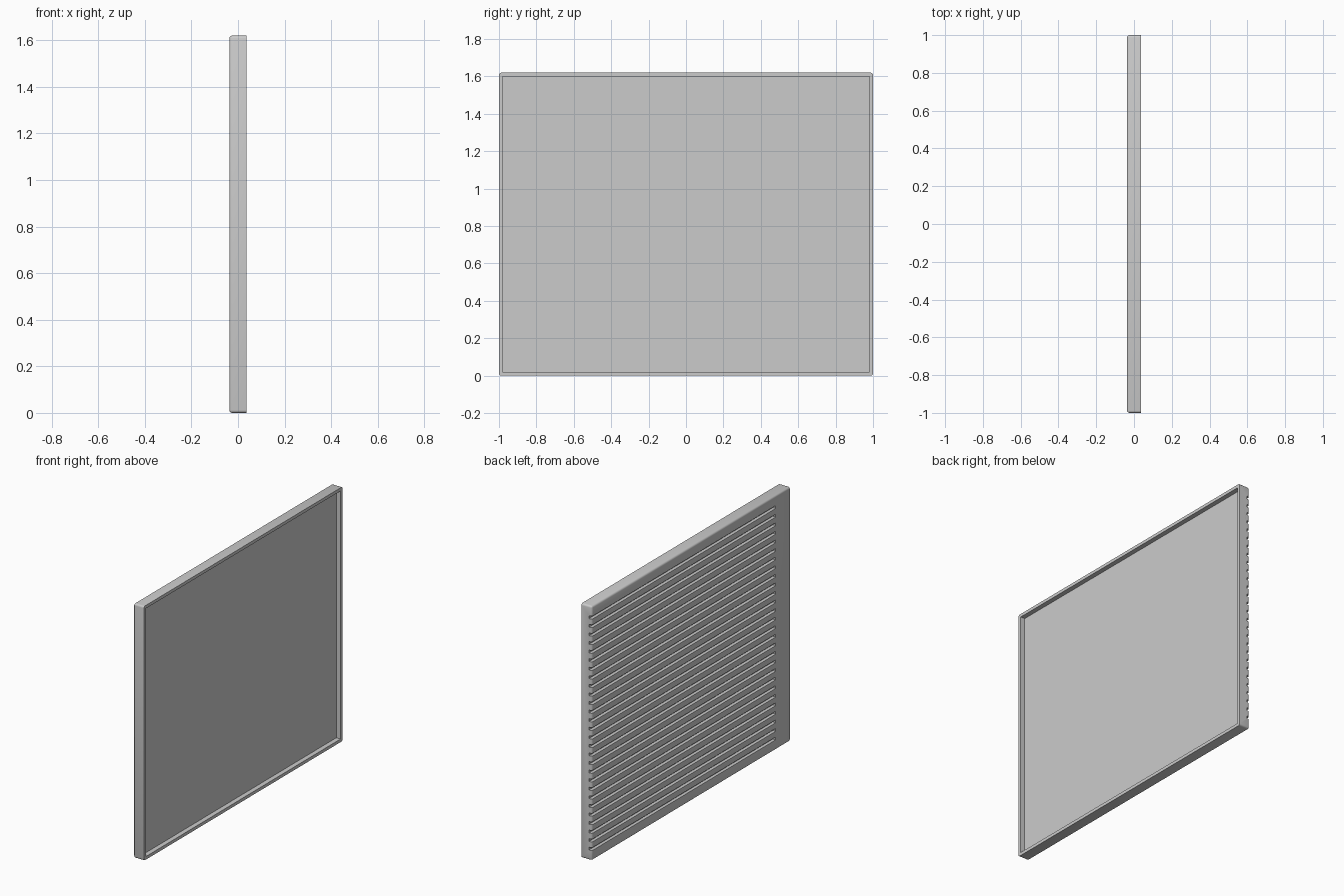
import bpy, bmesh, math
from mathutils import Vector

if "Cube" in bpy.data.objects:
    bpy.data.objects.remove(bpy.data.objects["Cube"], do_unlink=True)

HALF_X, HALF_Y, HEIGHT = 0.037, 1.0, 1.62   # outer size of the panel
RIM, RECESS = 0.02, 0.03                    # rim width and recess depth
ROUND = 0.012                               # radius of the soft edges
GROOVES, GROOVE_H, GROOVE_D = 28, 0.018, 0.02
FIRST, LAST, GROOVE_END = 0.073, 1.547, -0.85

grey = bpy.data.materials.new("plain_grey")
grey.use_nodes = True
grey.diffuse_color = (0.6, 0.6, 0.6, 1)
grey.node_tree.nodes["Principled BSDF"].inputs["Base Color"].default_value = (0.6, 0.6, 0.6, 1)


def add_box(bm, low, high):
    """Add an axis-aligned box between two corners."""
    low, high = Vector(low), Vector(high)
    verts = bmesh.ops.create_cube(bm, size=1)["verts"]
    bmesh.ops.scale(bm, vec=high - low, verts=verts)
    bmesh.ops.translate(bm, vec=(low + high) / 2, verts=verts)


def make_object(name, bm):
    mesh = bpy.data.meshes.new(name)
    bm.to_mesh(mesh)
    bm.free()
    mesh.materials.append(grey)
    obj = bpy.data.objects.new(name, mesh)
    bpy.context.collection.objects.link(obj)
    return obj


def cut(target, cutter):
    """Subtract the cutter and remove it."""
    cutter.hide_render = True
    mod = target.modifiers.new("cut", "BOOLEAN")
    mod.operation, mod.solver, mod.object = "DIFFERENCE", "EXACT", cutter
    bpy.context.view_layer.objects.active = target
    bpy.ops.object.modifier_apply(modifier=mod.name)
    bpy.data.objects.remove(cutter, do_unlink=True)


# Panel body, with every edge softened except those around the open side
bm = bmesh.new()
add_box(bm, (-HALF_X, -HALF_Y, 0), (HALF_X, HALF_Y, HEIGHT))
soft = [e for e in bm.edges if min(v.co.x for v in e.verts) < 0]
bmesh.ops.bevel(bm, geom=soft, offset=ROUND, segments=3, profile=0.5, affect="EDGES")
panel = make_object("grooved_panel", bm)

# Shallow tray on the open side
bm = bmesh.new()
add_box(bm, (HALF_X - RECESS, RIM - HALF_Y, RIM), (HALF_X + 0.1, HALF_Y - RIM, HEIGHT - RIM))
cut(panel, make_object("recess_cutter", bm))

# Row of horizontal grooves, running out through one end
bm = bmesh.new()
for i in range(GROOVES):
    z = FIRST + (LAST - FIRST) * i / (GROOVES - 1)
    add_box(bm, (-HALF_X - 0.1, GROOVE_END, z - GROOVE_H / 2),
            (-HALF_X + GROOVE_D, HALF_Y + 0.1, z + GROOVE_H / 2))
cut(panel, make_object("groove_cutter", bm))

# Smooth the rounded edges, keep the cuts crisp
bpy.ops.object.select_all(action="DESELECT")
panel.select_set(True)
bpy.context.view_layer.objects.active = panel
bpy.ops.object.shade_smooth_by_angle(angle=math.radians(35))
